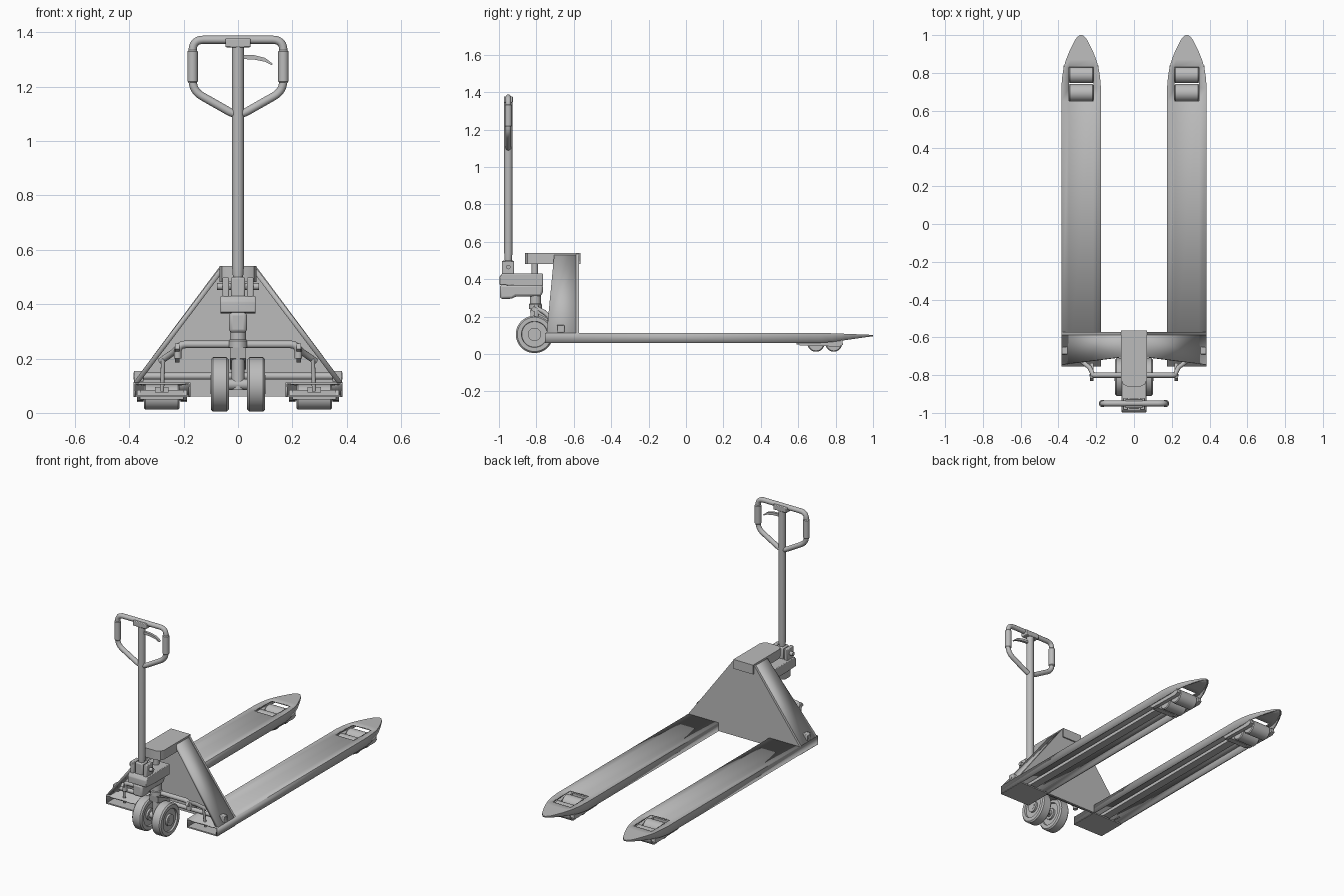
import bpy, bmesh, math
from mathutils import Vector

if "Cube" in bpy.data.objects:
    bpy.data.objects.remove(bpy.data.objects["Cube"])

grey = bpy.data.materials.new("plain_grey")
grey.use_nodes = True
grey.diffuse_color = (0.5, 0.5, 0.5, 1)
grey.node_tree.nodes["Principled BSDF"].inputs["Base Color"].default_value = (0.5, 0.5, 0.5, 1)


def finish(bm, name, bevel=0.0, thick=0.0):
    if not thick:
        bmesh.ops.recalc_face_normals(bm, faces=bm.faces)
    me = bpy.data.meshes.new(name)
    bm.to_mesh(me)
    bm.free()
    ob = bpy.data.objects.new(name, me)
    bpy.context.collection.objects.link(ob)
    me.materials.append(grey)
    if thick:
        mod = ob.modifiers.new("thickness", "SOLIDIFY")
        mod.thickness, mod.offset = thick, -1
    if bevel:
        mod = ob.modifiers.new("soft_edges", "BEVEL")
        mod.width, mod.segments, mod.limit_method = bevel, 2, "ANGLE"
    bpy.ops.object.select_all(action="DESELECT")
    ob.select_set(True)
    bpy.context.view_layer.objects.active = ob
    bpy.ops.object.shade_smooth_by_angle(angle=math.radians(35))
    return ob


def prism(name, pts, axis, lo, hi, bevel=0.0):
    """Extrude a flat outline along one axis."""
    put = {"X": lambda a, b, c: (c, a, b),
           "Y": lambda a, b, c: (a, c, b),
           "Z": lambda a, b, c: (a, b, c)}[axis]
    bm = bmesh.new()
    ends = [[bm.verts.new(put(a, b, c)) for a, b in pts] for c in (lo, hi)]
    for ring in ends:
        bm.faces.new(ring)
    n = len(pts)
    for i in range(n):
        j = (i + 1) % n
        bm.faces.new((ends[0][i], ends[0][j], ends[1][j], ends[1][i]))
    return finish(bm, name, bevel)


def box(name, x0, x1, y0, y1, z0, z1, bevel=0.0):
    return prism(name, [(x0, y0), (x1, y0), (x1, y1), (x0, y1)], "Z", z0, z1, bevel)


def lathe(name, profile, centre, axis, steps=32):
    """Revolve (distance, radius) pairs about an axis through centre."""
    bm = bmesh.new()
    rings = []
    for d, r in profile:
        ring = []
        for k in range(steps):
            a = math.tau * k / steps
            u, v = r * math.cos(a), r * math.sin(a)
            p = {"X": (d, u, v), "Y": (u, d, v), "Z": (u, v, d)}[axis]
            ring.append(bm.verts.new(Vector(p) + Vector(centre)))
        rings.append(ring)
    for a, b in zip(rings, rings[1:]):
        for k in range(steps):
            j = (k + 1) % steps
            bm.faces.new((a[k], a[j], b[j], b[k]))
    bm.faces.new(rings[0])
    bm.faces.new(rings[-1])
    return finish(bm, name)


def rod(name, centre, axis, lo, hi, r, steps=24):
    return lathe(name, [(lo, r), (hi, r)], centre, axis, steps)


def tube(name, pts, r, bend=0.0, closed=False):
    """Round tube through points with rounded corners."""
    pts = [Vector(p) for p in pts]
    path = []
    for i, p in enumerate(pts):
        if not bend or (not closed and i in (0, len(pts) - 1)):
            path.append(p)
            continue
        a = p + (pts[i - 1] - p).normalized() * bend
        b = p + (pts[(i + 1) % len(pts)] - p).normalized() * bend
        for k in range(7):
            t = k / 6
            path.append(a * (1 - t) ** 2 + p * 2 * t * (1 - t) + b * t * t)
    cu = bpy.data.curves.new(name, "CURVE")
    cu.dimensions, cu.bevel_depth, cu.bevel_resolution = "3D", r, 4
    cu.use_fill_caps = True
    sp = cu.splines.new("POLY")
    sp.points.add(len(path) - 1)
    for q, p in zip(sp.points, path):
        q.co = (*p, 1)
    sp.use_cyclic_u = closed
    ob = bpy.data.objects.new(name, cu)
    bpy.context.collection.objects.link(ob)
    cu.materials.append(grey)
    bpy.ops.object.select_all(action="DESELECT")
    ob.select_set(True)
    bpy.context.view_layer.objects.active = ob
    bpy.ops.object.convert(target="MESH")
    bpy.ops.object.shade_smooth_by_angle(angle=math.radians(35))


def fork(name, cx):
    """Folded channel, open below, with a roller opening and pointed tip."""
    rows = [(-0.755, .105), (.65, .105), (.72, .105), (.78, .1), (.83, .092), (.87, .08),
            (.91, .064), (.95, .045), (.975, .032), (.99, .02), (1, .007)]
    bm = bmesh.new()
    grid = []
    for y, w in rows:
        h = min(.065, w * .7)
        low = .06 + .035 * max(0, (y - .75) / .25)
        top = .112 - .01 * max(0, (y - .75) / .25)
        cols = [(-w, low), (-w, top), (-h, top), (h, top), (w, top), (w, low)]
        grid.append([bm.verts.new((cx + x, y, z)) for x, z in cols])
    for i, (a, b) in enumerate(zip(grid, grid[1:])):
        for c in range(5):
            if c == 2 and .65 <= rows[i][0] < .83:
                continue
            bm.faces.new((a[c], a[c + 1], b[c + 1], b[c]))
    bm.faces.new(grid[-1])
    # outward faces so the wall thickens inwards
    bmesh.ops.recalc_face_normals(bm, faces=bm.faces)
    bm.faces.ensure_lookup_table()
    if bm.faces[1].normal.z < 0:
        bmesh.ops.reverse_faces(bm, faces=bm.faces)
    finish(bm, name, thick=.008)


# Forks, load rollers and side details
for side, s in (("left", 1), ("right", -1)):
    cx = .28 * s
    fork(side + "_fork", cx)
    box(side + "_fork_floor", cx - .105, cx + .105, -.755, -.575, .058, .066)
    box(side + "_push_rod", cx - .025, cx + .025, -.7, .6, .075, .095)
    for e in (-1, 1):
        x = cx + e * .08
        prism(side + "_roller_frame", [(.59, .062), (.61, .045), (.82, .04), (.84, .05),
              (.835, .075), (.6, .085)], "X", x - .012, x + .012)
    box(side + "_roller_yoke", cx - .08, cx + .08, .59, .625, .05, .085)
    for y, r in ((.695, .046), (.79, .044)):
        lathe(side + "_load_roller", [(-.065, r - .005), (-.06, r), (.06, r), (.065, r - .005)],
              (cx, y, .012 + r), "X")
        rod(side + "_roller_axle", (cx, y, .012 + r), "X", -.09, .09, .01)

    # Sloping side plate of the body
    bm = bmesh.new()
    quad = [(.385, -.745, .112), (.385, -.575, .112), (.07, -.575, .53), (.07, -.705, .53)]
    vs = [bm.verts.new((x * s, y, z)) for x, y, z in quad]
    bm.faces.new(vs if s > 0 else vs[::-1])
    finish(bm, side + "_side_plate", thick=.018)

    # Lift linkage
    box(side + "_shaft_nut", cx + s * .085 - .018, cx + s * .085 + .018, -.69, -.65, .115, .155, .004)
    prism(side + "_link_arm", [(-.83, .235), (-.815, .255), (-.735, .212), (-.735, .185)],
          "X", s * .215, s * .232)
    tube(side + "_link_bracket", [(.215 * s, -.8, .245), (.235 * s, -.76, .225),
         (.285 * s, -.72, .19)], .012)
    tube(side + "_link_rod", [(.275 * s, -.735, .2), (.28 * s, -.72, .08)], .008)

    # Steering wheel with stepped hub
    lathe(side + "_steer_wheel", [(-.034, .03), (-.034, .035), (-.022, .035), (-.022, .068),
          (-.033, .07), (-.033, .092), (-.025, .1), (.025, .1), (.033, .092), (.033, .07),
          (.022, .068), (.022, .035), (.034, .035), (.034, .03)], (.067 * s, -.81, .105), "X", 48)

# Body
prism("back_plate", [(-.175, .06), (.175, .06), (.175, .112), (.385, .112), (.07, .535),
      (-.07, .535), (-.385, .112), (-.175, .112)], "Y", -.587, -.573)
prism("top_cover", [(-.068, -.565), (-.068, -.825), (-.058, -.848), (-.035, -.86), (.035, -.86),
      (.058, -.848), (.068, -.825), (.068, -.565)], "Z", .482, .54)
rod("lift_shaft", (0, -.67, .135), "X", -.385, .385, .013)
tube("torsion_bar", [(-.222, -.8, .2), (-.222, -.8, .252), (.222, -.8, .252), (.222, -.8, .2)],
     .014, .03)

# Pump and steering column
lathe("pump_cylinder", [(.085, .024), (.24, .024), (.24, .034), (.265, .034), (.27, .03),
      (.38, .03)], (0, -.805, 0), "Z")
rod("pump_piston", (0, -.808, 0), "Z", .42, .49, .018)
rod("wheel_axle", (0, -.81, .105), "X", -.102, .102, .02)
prism("pump_fork", [(-.835, .24), (-.72, .19), (-.72, .16), (-.83, .2)], "X", -.03, .03)
prism("pump_block", [(-.998, .37), (-.92, .365), (-.765, .365), (-.765, .43), (-.985, .43),
      (-.998, .41)], "X", -.065, .065, .004)
prism("pump_housing", [(-.995, .295), (-.93, .295), (-.91, .308), (-.775, .308), (-.765, .33),
      (-.765, .37), (-.995, .37)], "X", -.033, .033, .012)

# Handle pivot
for s in (-1, 1):
    box("pivot_ear", s * .045 - .012, s * .045 + .012, -.985, -.92, .42, .498, .004)
rod("pivot_pin", (0, -.95, .465), "X", -.078, .078, .012)
box("pivot_socket", -.026, .026, -.98, -.922, .425, .5, .006)

# Handle
lathe("handle_pole", [(.49, .018), (.54, .022), (1.37, .022)], (0, -.95, 0), "Z")
tube("handle_loop", [(0, -.95, 1.09), (.167, -.95, 1.185), (.167, -.95, 1.373),
     (-.167, -.95, 1.373), (-.167, -.95, 1.185)], .015, .04, True)
for s in (-1, 1):
    lathe("hand_grip", [(1.215, .015), (1.22, .019), (1.33, .019), (1.335, .015)],
          (.167 * s, -.95, 0), "Z")
box("handle_head", -.046, .046, -.974, -.926, 1.345, 1.378, .004)
prism("release_lever", [(.015, 1.318), (.06, 1.316), (.1, 1.306), (.128, 1.284), (.124, 1.28),
      (.1, 1.292), (.06, 1.3), (.015, 1.302)], "Y", -.958, -.942)
